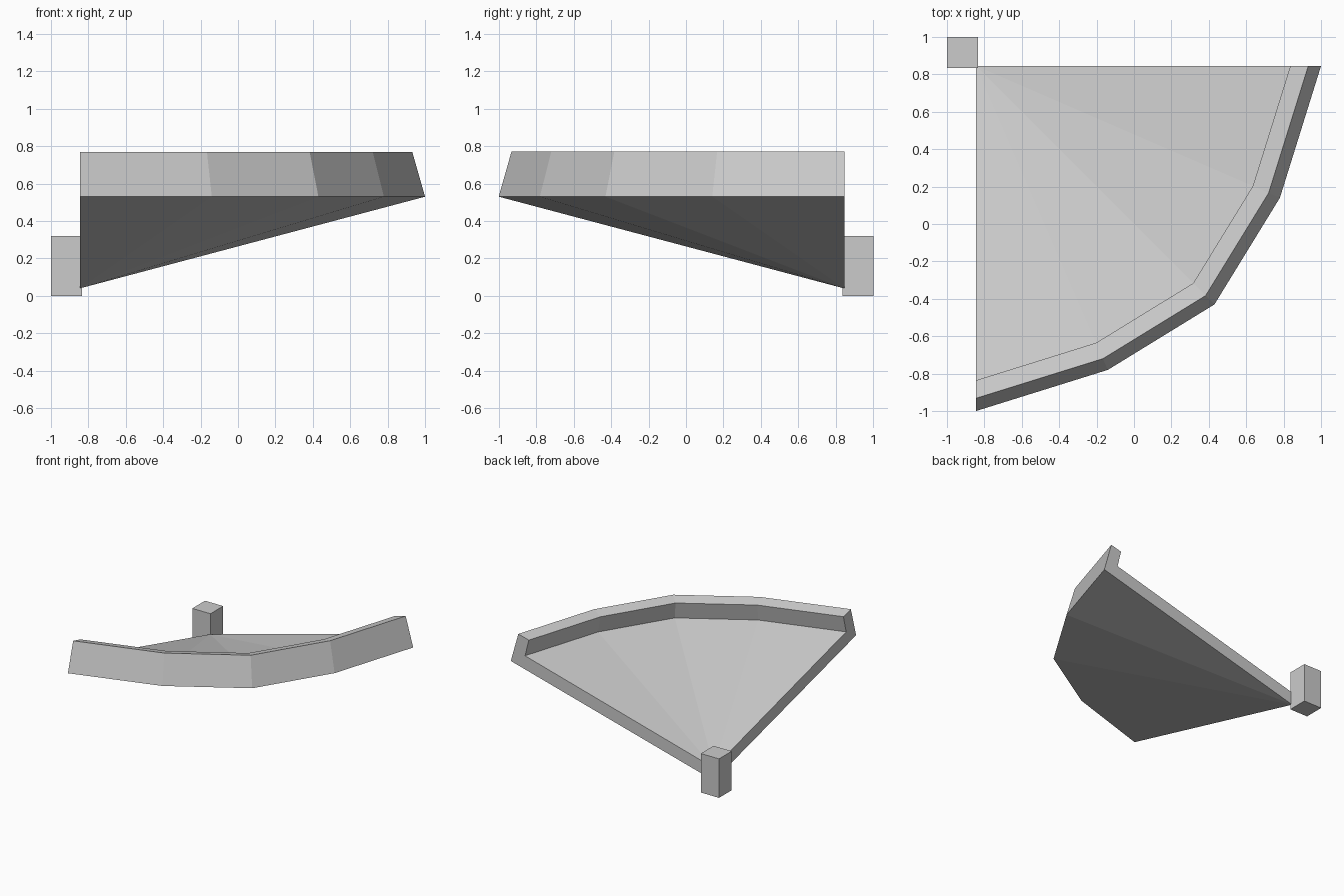
import bpy
import bmesh
from mathutils import Vector

cube = bpy.data.objects.get("Cube")
if cube:
    bpy.data.objects.remove(cube, do_unlink=True)

# Single plain grey material
grey = bpy.data.materials.new("plain grey")
grey.use_nodes = True
colour = (0.6, 0.6, 0.6, 1)
grey.diffuse_color = colour
grey.node_tree.nodes["Principled BSDF"].inputs["Base Color"].default_value = colour


def make_object(name, bm):
    bmesh.ops.recalc_face_normals(bm, faces=bm.faces)
    mesh = bpy.data.meshes.new(name)
    bm.to_mesh(mesh)
    bm.free()
    mesh.materials.append(grey)
    obj = bpy.data.objects.new(name, mesh)
    bpy.context.collection.objects.link(obj)
    return obj


# Quarter-fan tray: a sloping floor with a raised rim square to the slope
apex = Vector((-0.845, 0.845, 0))
arc = [(0, -1.845), (0.705, -1.625), (1.275, -1.275), (1.625, -0.705), (1.845, 0)]
# Rim section as (radius scale, height): outer foot, outer top, inner top, inner foot
section = [(1, 0.53), (0.963, 0.77), (0.911, 0.745), (0.93, 0.607)]

bm = bmesh.new()
under = bm.verts.new(apex + Vector((0, 0, 0.04)))
floor = bm.verts.new(apex + Vector((0, 0, 0.145)))
rings = [[bm.verts.new(apex + Vector((x * s, y * s, z))) for x, y in arc]
         for s, z in section]
for i in range(len(arc) - 1):
    bm.faces.new((under, rings[0][i], rings[0][i + 1]))
    bm.faces.new((floor, rings[3][i], rings[3][i + 1]))
    for low, high in zip(rings, rings[1:]):
        bm.faces.new((low[i], low[i + 1], high[i + 1], high[i]))
# Flat cut sides
for end in (0, -1):
    bm.faces.new([under] + [ring[end] for ring in rings] + [floor])
make_object("fan_tray", bm)

# Square post at the point of the fan
bm = bmesh.new()
bmesh.ops.create_cube(bm, size=1)
bmesh.ops.scale(bm, vec=(0.165, 0.165, 0.32), verts=bm.verts)
bmesh.ops.translate(bm, vec=(-0.9175, 0.9175, 0.16), verts=bm.verts)
make_object("corner_post", bm)
